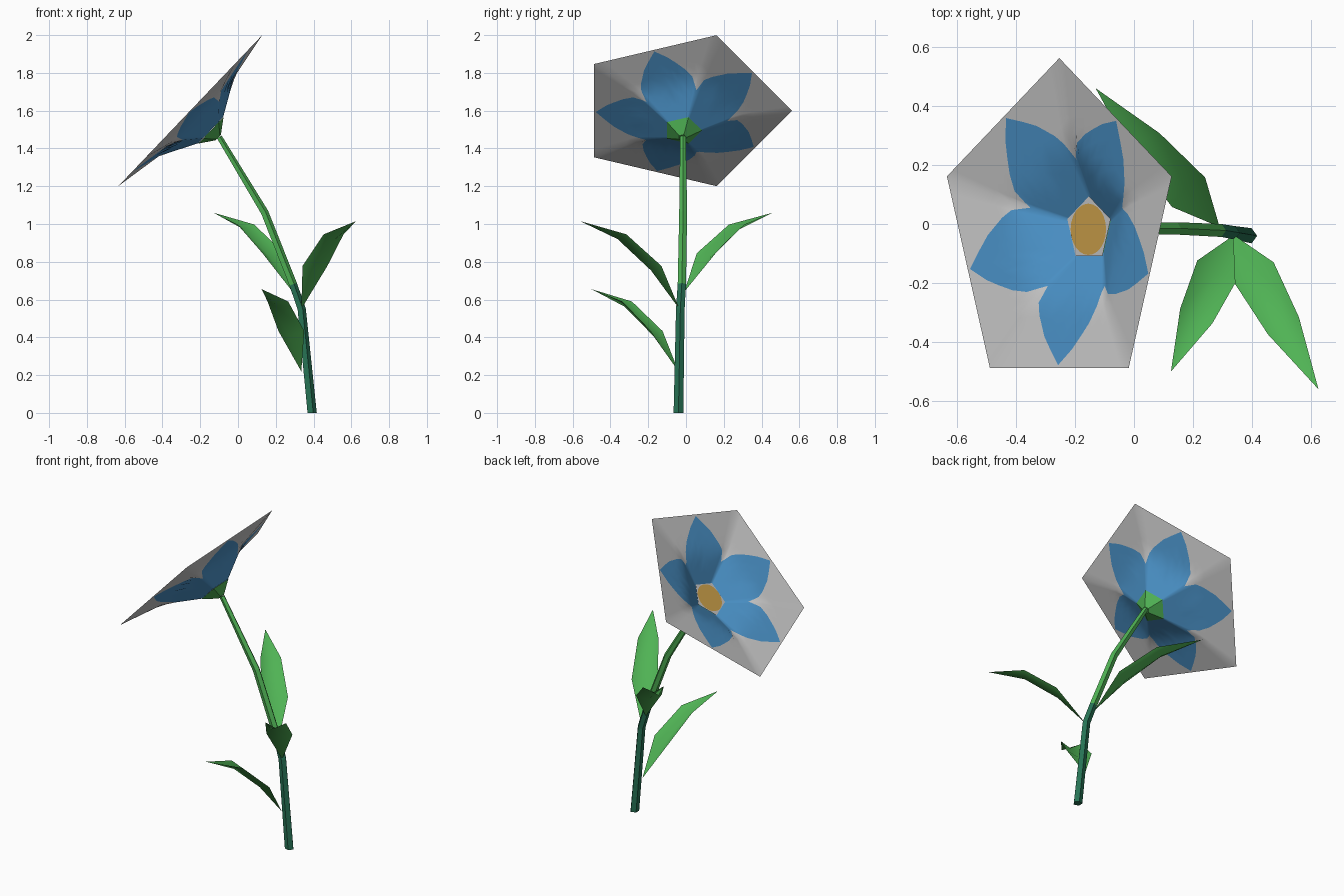
import bpy, bmesh, math
from mathutils import Vector

if "Cube" in bpy.data.objects:
    bpy.data.objects.remove(bpy.data.objects["Cube"])


def material(name, rgb):
    m = bpy.data.materials.new(name)
    m.diffuse_color = (*rgb, 1)
    m.use_nodes = True
    m.node_tree.nodes["Principled BSDF"].inputs["Base Color"].default_value = m.diffuse_color
    return m


GREEN = material("leaf green", (0.08, 0.45, 0.09))
DARK = material("stem dark green", (0.02, 0.17, 0.09))
BLUE = material("petal blue", (0.07, 0.29, 0.58))
GREY = material("flower backing grey", (0.58, 0.58, 0.58))
GOLD = material("flower centre gold", (0.62, 0.36, 0.07))


def finish(name, bm, mats, smooth=False):
    me = bpy.data.meshes.new(name)
    bm.to_mesh(me)
    bm.free()
    for m in mats:
        me.materials.append(m)
    for p in me.polygons:
        p.use_smooth = smooth
    ob = bpy.data.objects.new(name, me)
    bpy.context.collection.objects.link(ob)
    return ob


def bridge(bm, a, b, mat=0):
    n = len(a)
    for i in range(n):
        j = (i + 1) % n
        bm.faces.new((a[i], a[j], b[j], b[i])).material_index = mat


# Stem: five-sided tube along a leaning path, dark below and light above
path = [((0.39, -0.04, 0), 0.027), ((0.335, -0.03, 0.55), 0.024),
        ((0.29, -0.022, 0.68), 0.023), ((0.14, -0.015, 1.06), 0.022),
        ((-0.10, -0.016, 1.46), 0.016)]
pts = [Vector(p) for p, r in path]
bm = bmesh.new()
rings = []
for i, (p, r) in enumerate(path):
    t = Vector((0, 0, 1)) if i == 0 else (pts[min(i + 1, 4)] - pts[i - 1]).normalized()
    side = Vector((0, 1, 0)).cross(t).normalized()
    up = t.cross(side)
    rings.append([bm.verts.new(pts[i] + r * (math.cos(a) * side + math.sin(a) * up))
                  for a in (math.tau * k / 5 for k in range(5))])
for i in range(4):
    bridge(bm, rings[i], rings[i + 1], 0 if i < 2 else 1)
bm.faces.new(rings[0][::-1])
bm.faces.new(rings[-1]).material_index = 1
finish("stem", bm, [DARK, GREEN])


# Leaves: arching blades with a sunken midrib, from base point to tip point
def leaf(name, base, tip):
    base, tip = Vector(base), Vector(tip)
    flat = Vector((tip.x - base.x, tip.y - base.y, 0))
    rise = tip.z - base.z
    across = Vector((0, 0, 1)).cross(flat).normalized()
    bm = bmesh.new()
    rows = []
    for d, h, w in ((0.25, 0.49, 0.075), (0.59, 0.85, 0.06)):
        c = base + flat * d + Vector((0, 0, rise * h))
        rib = c + flat.normalized() * 0.02 - Vector((0, 0, 0.025))
        rows.append([bm.verts.new(v) for v in (c - across * w, rib, c + across * w)])
    b, t = bm.verts.new(base), bm.verts.new(tip)
    for k in range(2):
        bm.faces.new((b, rows[0][k], rows[0][k + 1]))
        bm.faces.new((rows[0][k + 1], rows[0][k], rows[1][k], rows[1][k + 1]))
        bm.faces.new((rows[1][k + 1], rows[1][k], t))
    bmesh.ops.recalc_face_normals(bm, faces=bm.faces)
    if sum(f.normal.z for f in bm.faces) < 0:
        bmesh.ops.reverse_faces(bm, faces=bm.faces)
    finish(name, bm, [GREEN], True)


leaf("lower_leaf", (0.335, -0.04, 0.22), (0.125, -0.50, 0.655))
leaf("middle_leaf", (0.335, -0.035, 0.55), (0.625, -0.56, 1.015))
leaf("upper_leaf", (0.29, -0.01, 0.64), (-0.13, 0.46, 1.06))

# Flower frame: u runs up the tilted face, v along y, n out of the face
CENTRE = Vector((-0.253, -0.018, 1.6))
U, V, N = Vector((0.69, 0, 0.724)), Vector((0, 1, 0)), Vector((-0.724, 0, 0.69))
C36 = math.cos(math.radians(36))


def flower_point(r, deg, depth):
    a = math.radians(deg)
    return CENTRE + r * (math.cos(a) * U + math.sin(a) * V) + depth * N


def bowl_depth(rho):
    for (r0, d0), (r1, d1) in (((0.1, -0.15), (0.3, -0.047)), ((0.3, -0.047), (0.58, 0))):
        if rho <= r1:
            break
    return d0 + (d1 - d0) * (rho - r0) / (r1 - r0)


# Flower bowl: five-sided sheet, blue inside the petal outline, grey outside
petal = [(-36, 0.237), (-31, 0.29), (-25, 0.322), (-15, 0.375), (-8, 0.412), (-1, 0.46),
         (7, 0.408), (13, 0.37), (20, 0.335), (28, 0.295), (33, 0.255)]
bm = bmesh.new()
STEPS = 5
rings = [[] for _ in range(2 * STEPS + 1)]
for k in range(5):
    for off, edge in petal:
        scale = C36 / math.cos(math.radians(off))
        inner, outer = 0.1 * scale, 0.58 * scale
        for i in range(2 * STEPS + 1):
            if i <= STEPS:
                r = inner + (edge - inner) * i / STEPS
            else:
                r = edge + (outer - edge) * (i - STEPS) / STEPS
            rings[i].append(bm.verts.new(
                flower_point(r, 54 + 72 * k + off, bowl_depth(r / scale))))
for i in range(2 * STEPS):
    bridge(bm, rings[i + 1], rings[i], 0 if i < STEPS else 1)
bmesh.ops.recalc_face_normals(bm, faces=bm.faces)
if sum(f.normal.dot(N) for f in bm.faces) < 0:
    bmesh.ops.reverse_faces(bm, faces=bm.faces)
finish("flower_bowl", bm, [BLUE, GREY], True)


# Flower centre: grey five-sided plate with a gold disc on it
def plate(name, sides, r, depth, mat):
    bm = bmesh.new()
    bm.faces.new([bm.verts.new(flower_point(r, 90 + 360 * k / sides, depth))
                  for k in range(sides)])
    finish(name, bm, [mat])


plate("centre_plate", 5, 0.112, -0.139, GREY)
plate("centre_disc", 24, 0.087, -0.136, GOLD)

# Calyx: five-sided cup joining the stem to the flower
bm = bmesh.new()
low, high = [[bm.verts.new(flower_point(r, 18 + 72 * k, d)) for k in range(5)]
             for r, d in ((0.022, -0.205), (0.102, -0.151))]
bridge(bm, low, high)
bm.faces.new(low[::-1])
bm.faces.new(high)
bmesh.ops.recalc_face_normals(bm, faces=bm.faces)
finish("calyx", bm, [GREEN])
